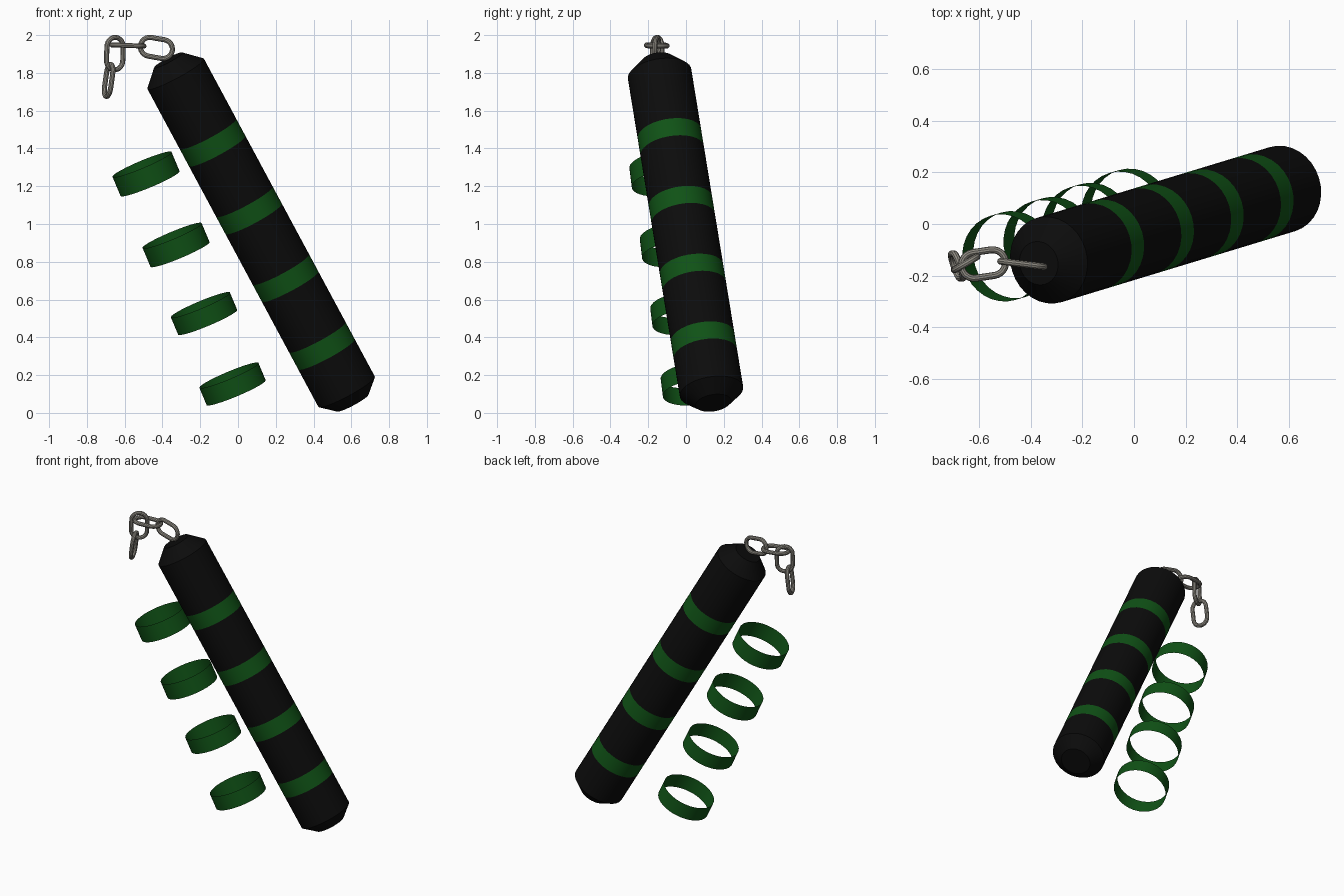
import bpy, bmesh, math
from mathutils import Vector, Matrix

if "Cube" in bpy.data.objects:
    bpy.data.objects.remove(bpy.data.objects["Cube"])


def material(name, rgb):
    m = bpy.data.materials.new(name)
    m.diffuse_color = (*rgb, 1)
    m.use_nodes = True
    m.node_tree.nodes["Principled BSDF"].inputs["Base Color"].default_value = m.diffuse_color
    return m


black = material("black", (0.0035, 0.0035, 0.0035))
green = material("dark green", (0.005, 0.085, 0.008))
steel = material("warm steel grey", (0.28, 0.265, 0.23))


def finish(name, bm, mats):
    me = bpy.data.meshes.new(name)
    bm.to_mesh(me)
    bm.free()
    ob = bpy.data.objects.new(name, me)
    bpy.context.collection.objects.link(ob)
    for m in mats:
        me.materials.append(m)
    bpy.ops.object.select_all(action='DESELECT')
    ob.select_set(True)
    bpy.context.view_layer.objects.active = ob
    bpy.ops.object.shade_smooth_by_angle(angle=math.radians(30))
    return ob


def frame(axis, centre):
    """Matrix that turns local z to the axis and moves to the centre."""
    return Matrix.Translation(centre) @ Vector(axis).to_track_quat('Z', 'Y').to_matrix().to_4x4()


def lathe(name, profile, matrix, mats, band_of=None, caps=True, n=32):
    """Straight stack of rings from (radius, height) pairs."""
    bm = bmesh.new()
    rings = [[bm.verts.new(matrix @ Vector((r * math.cos(2 * math.pi * i / n),
                                            r * math.sin(2 * math.pi * i / n), h)))
              for i in range(n)] for r, h in profile]
    for k in range(len(rings) - 1):
        a, b = rings[k], rings[k + 1]
        for i in range(n):
            j = (i + 1) % n
            f = bm.faces.new((a[i], a[j], b[j], b[i]))
            if band_of:
                f.material_index = band_of(k)
    if caps:
        bm.faces.new(rings[0][::-1])
        bm.faces.new(rings[-1])
    return finish(name, bm, mats)


# Baton handle: bevelled ends, four flush green stripes
bottom = Vector((0.575, 0.135, 0.112))
top = Vector((-0.33, -0.14, 1.795))
length = (top - bottom).length
R, half = 0.17, 0.052
profile = [(0.095, -0.068), (R, 0)]
for k in range(4):
    c = 0.28 + 0.4115 * k
    profile += [(R, c - half), (R, c + half)]
profile += [(R, length), (0.085, length + 0.083)]
lathe("handle", profile, frame(top - bottom, bottom), [black, green],
      band_of=lambda k: 1 if 2 <= k <= 8 and k % 2 == 0 else 0)

# Loose thin rings beside the handle
ring_axis = (-0.385, -0.115, 0.915)
rings = [((-0.487, -0.125, 1.265), 0.111), ((-0.328, -0.07, 0.889), 0.109),
         ((-0.18, -0.015, 0.526), 0.1), ((-0.029, 0.04, 0.153), 0.1)]
for k, (c, h) in enumerate(rings):
    lathe(f"loose_ring_{k + 1}", [(R, -h / 2), (R, h / 2)],
          frame(ring_axis, c), [green], caps=False)


# Chain links: stadium shaped wire
def link(name, centre, long_dir, wide_dir, half_len=0.086, half_wid=0.05, wire=0.0135):
    u = Vector(long_dir).normalized()
    w = Vector(wide_dir)
    w = (w - u * w.dot(u)).normalized()
    nrm = u.cross(w)
    arc, sides = 12, 10
    path = []
    for s in (1, -1):
        for i in range(arc + 1):
            t = -math.pi / 2 + math.pi * i / arc
            out = s * (u * math.cos(t) + w * math.sin(t))
            path.append((Vector(centre) + s * u * (half_len - half_wid) + out * half_wid, out))
    bm = bmesh.new()
    loops = [[bm.verts.new(p + wire * (o * math.cos(2 * math.pi * j / sides)
                                       + nrm * math.sin(2 * math.pi * j / sides)))
              for j in range(sides)] for p, o in path]
    for i, a in enumerate(loops):
        b = loops[(i + 1) % len(loops)]
        for j in range(sides):
            q = (j + 1) % sides
            bm.faces.new((a[j], b[j], b[q], a[q]))
    bmesh.ops.recalc_face_normals(bm, faces=bm.faces)
    finish(name, bm, [steel])


link("chain_link_1", (-0.432, -0.155, 1.932), (0.98, -0.12, -0.17), (0, 0, 1))
link("chain_link_2", (-0.583, -0.155, 1.945), (1, 0.15, -0.04), (0, 1, 0))
link("chain_link_3", (-0.652, -0.152, 1.902), (0.03, 0, 1), (0.85, 0.5, 0))
link("chain_link_4", (-0.685, -0.163, 1.76), (0.14, 0, 1), (0.33, -0.94, 0))
